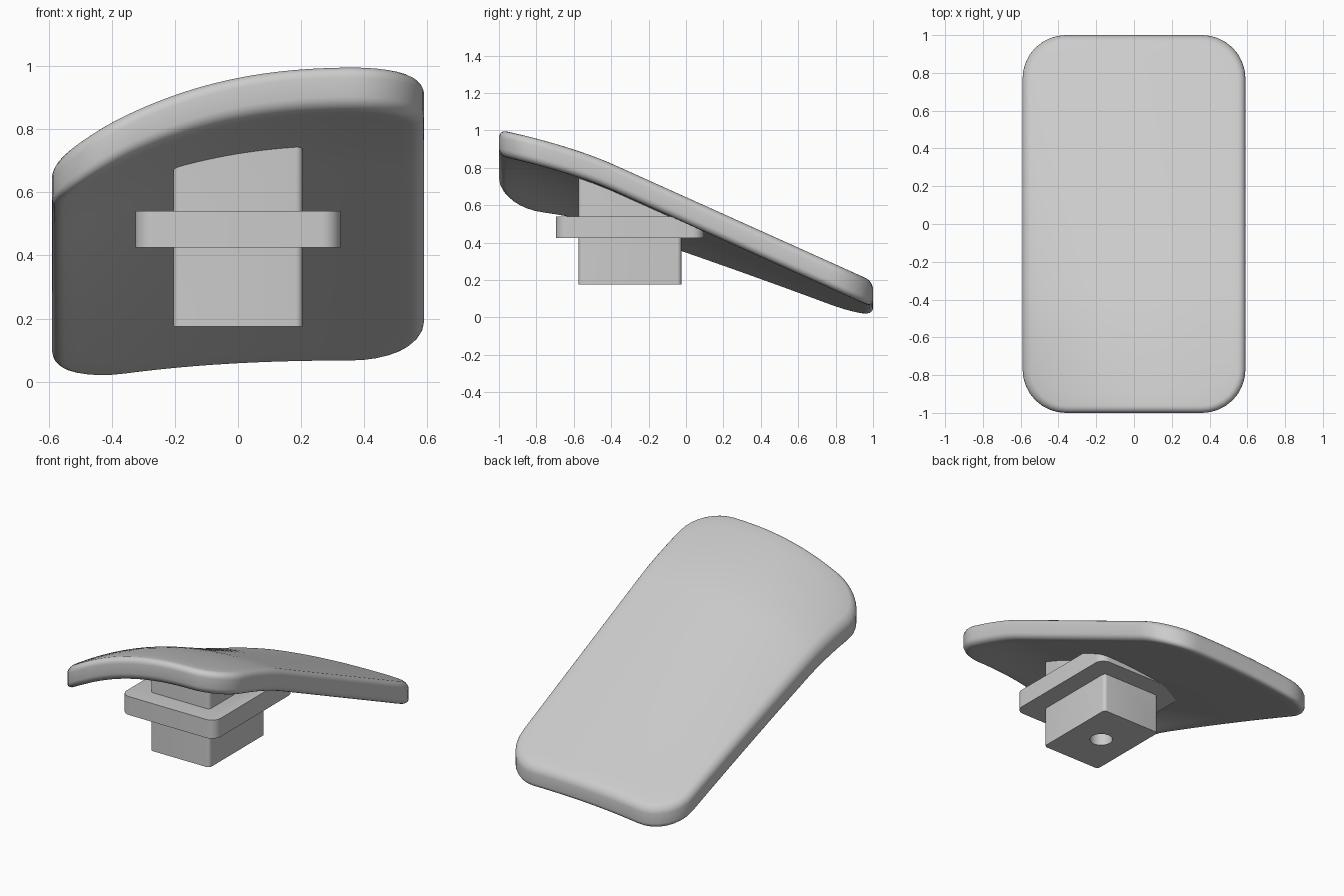
import bpy
import bmesh
from math import sin, cos, pi

if "Cube" in bpy.data.objects:
    bpy.data.objects.remove(bpy.data.objects["Cube"])

grey = bpy.data.materials.new("light_grey")
grey.use_nodes = True
grey.diffuse_color = (0.6, 0.6, 0.6, 1)
grey.node_tree.nodes["Principled BSDF"].inputs["Base Color"].default_value = (0.6, 0.6, 0.6, 1)

HALF_X, HALF_Y, CORNER = 0.59, 1.0, 0.23
THICK, FILLET = 0.14, 0.04


def height(x, y):
    """Upper surface of the pad: sloping back, drooping towards its right."""
    slope = 0.643 - 0.45 * y - 0.09 * (max(0, -0.4 - y) / 0.6) ** 1.6
    droop = 0.28 * max(0, 0.4 - x) ** 2.4
    return slope - droop * (0.62 - 0.4 * y + 0.06 * y * y)


def rounded_outline(hx, hy, r, arc=8, straight=1):
    """Rounded rectangle, anticlockwise, with evenly divided straight sides."""
    pts = []
    for k, (sx, sy) in enumerate(((1, 1), (-1, 1), (-1, -1), (1, -1))):
        cx, cy = sx * (hx - r), sy * (hy - r)
        for i in range(arc + 1):
            a = (k + i / arc) * pi / 2
            pts.append((cx + r * cos(a), cy + r * sin(a)))
        # straight side up to the start of the next corner
        nx, ny = ((-cx, cy + sy * r), (cx + sx * r, -cy))[k % 2]
        x0, y0 = pts[-1]
        for i in range(1, straight):
            f = i / straight
            pts.append((x0 + (nx - x0) * f, y0 + (ny - y0) * f))
    return pts


def finish(name, bm):
    bmesh.ops.recalc_face_normals(bm, faces=bm.faces)
    mesh = bpy.data.meshes.new(name)
    bm.to_mesh(mesh)
    bm.free()
    mesh.materials.append(grey)
    obj = bpy.data.objects.new(name, mesh)
    bpy.context.collection.objects.link(obj)
    return obj


def bridge(bm, a, b):
    n = len(a)
    for i in range(n):
        bm.faces.new((a[i], a[(i + 1) % n], b[(i + 1) % n], b[i]))


def shell(name, low, high):
    """Curved slab between two vertical offsets from the pad surface."""
    bm = bmesh.new()

    def ring(inset, offset, scale=1):
        pts = rounded_outline(HALF_X - inset, HALF_Y - inset, CORNER - inset, 8, 20)
        return [bm.verts.new((x * scale, y * scale, height(x * scale, y * scale) + offset))
                for x, y in pts]

    steps = 14
    arc = [i / 5 * pi / 2 for i in range(6)]
    rings = [ring(FILLET, high, i / steps) for i in range(1, steps)]
    rings += [ring(FILLET * (1 - sin(a)), high - FILLET * (1 - cos(a))) for a in arc]
    rings += [ring(FILLET * (1 - cos(a)), low + FILLET * (1 - sin(a))) for a in arc]
    rings += [ring(FILLET, low, i / steps) for i in range(steps - 1, 0, -1)]
    for a, b in zip(rings, rings[1:]):
        bridge(bm, a, b)
    for loop, offset in ((rings[0], high), (rings[-1], low)):
        centre = bm.verts.new((0, 0, height(0, 0) + offset))
        for i, v in enumerate(loop):
            bm.faces.new((v, loop[(i + 1) % len(loop)], centre))
    return finish(name, bm)


def prism(name, outline, cy, z0, z1):
    bm = bmesh.new()
    bottom, top = ([bm.verts.new((x, y + cy, z)) for x, y in outline] for z in (z0, z1))
    bridge(bm, bottom, top)
    bm.faces.new(bottom)
    bm.faces.new(top)
    return finish(name, bm)


def activate(obj):
    bpy.ops.object.select_all(action="DESELECT")
    obj.select_set(True)
    bpy.context.view_layer.objects.active = obj


def cut(obj, cutter):
    activate(obj)
    mod = obj.modifiers.new("cut", "BOOLEAN")
    mod.operation, mod.solver, mod.object = "DIFFERENCE", "EXACT", cutter
    bpy.ops.object.modifier_apply(modifier=mod.name)


# Curved pad
pad = shell("curved_pad", -THICK, 0)

# Mounting stem and flange below the pad
MOUNT_Y = -0.3
stem = prism("mounting_stem", rounded_outline(0.205, 0.275, 0.022, 5), MOUNT_Y, 0.175, 1.2)
flange = prism("mounting_flange", rounded_outline(0.325, 0.395, 0.06, 8), MOUNT_Y, 0.425, 0.54)

# Trim both inside the pad, and drill the hole in the stem's underside
trim = shell("trim_cutter", -0.07, 1.0)
drill = prism("drill_cutter",
              [(0.066 * cos(i * pi / 16), 0.066 * sin(i * pi / 16)) for i in range(32)],
              MOUNT_Y, 0.1, 0.42)
cut(stem, trim)
cut(flange, trim)
cut(stem, drill)
for cutter in (trim, drill):
    bpy.data.objects.remove(cutter)

for obj in (pad, stem, flange):
    activate(obj)
    bpy.ops.object.shade_smooth_by_angle(angle=pi / 6)
